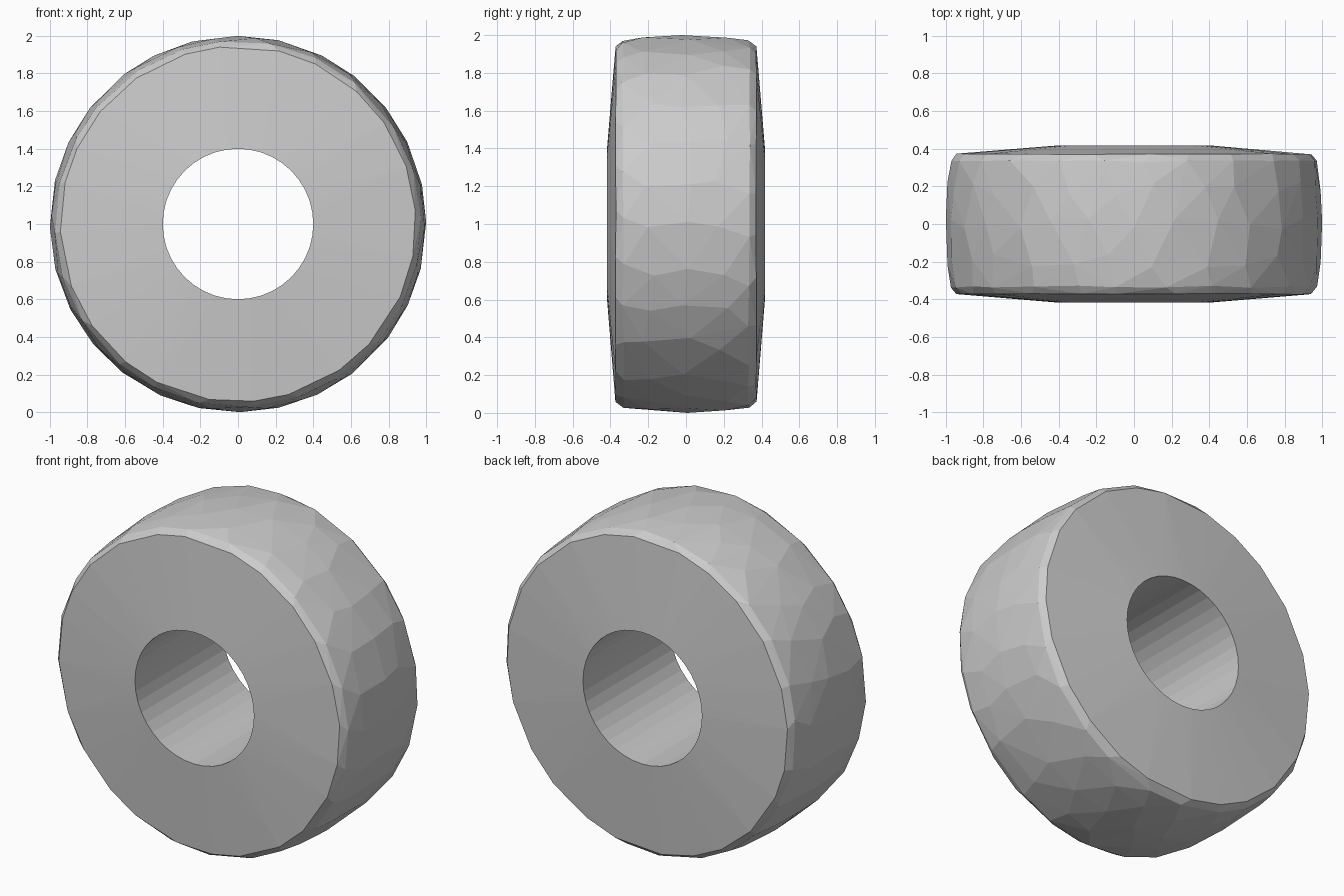
import bpy, bmesh, math, random

if "Cube" in bpy.data.objects:
    bpy.data.objects.remove(bpy.data.objects["Cube"])

random.seed(4)
HOLE_R, HALF_W, HOLE_SIDES = 0.4, 0.418, 40
bm = bmesh.new()


def ring(radius, y, sides, phase=0.0, jitter_a=0.0, jitter_y=0.0):
    """Circle of points around the y axis, centred at z = 1."""
    verts = []
    for i in range(sides):
        a = 2 * math.pi * (i + phase + random.uniform(-jitter_a, jitter_a)) / sides
        yy = y + random.uniform(-jitter_y, jitter_y)
        verts.append(bm.verts.new((radius * math.sin(a), yy, 1 + radius * math.cos(a))))
    return verts


# Bore rims, bevelled shoulders and crowned, irregularly faceted tread
bores = {}
for s in (-1, 1):
    bores[s] = ring(HOLE_R, s * HALF_W, HOLE_SIDES)
    ring(0.945, s * 0.372, 24, 0.25 * s, 0.15, 0.002)
    ring(0.974, s * 0.333, 24, 0.25 * s, 0.15, 0.006)
    ring(0.992, s * 0.19, 26, 0.5, 0.2, 0.04)
ring(1.0, 0, 28, 0, 0.12, 0.03)

bmesh.ops.convex_hull(bm, input=bm.verts[:], use_existing_faces=False)

# Open the bore: drop the hull caps and wall the hole
for s in (-1, 1):
    rim = set(bores[s])
    caps = [f for f in bm.faces if all(v in rim for v in f.verts)]
    bmesh.ops.delete(bm, geom=caps, context='FACES_ONLY')
    chords = [e for e in bm.edges if not e.link_faces]
    bmesh.ops.delete(bm, geom=chords, context='EDGES')
    bores[s] = [v for v in bores[s] if v.is_valid]
a, b = bores[-1], bores[1]
for i in range(HOLE_SIDES):
    j = (i + 1) % HOLE_SIDES
    bm.faces.new((a[i], a[j], b[j], b[i]))

loose = [v for v in bm.verts if not v.link_faces]
bmesh.ops.delete(bm, geom=loose, context='VERTS')
bmesh.ops.recalc_face_normals(bm, faces=bm.faces[:])

mesh = bpy.data.meshes.new("wheel")
bm.to_mesh(mesh)
bm.free()
wheel = bpy.data.objects.new("wheel", mesh)
bpy.context.collection.objects.link(wheel)
